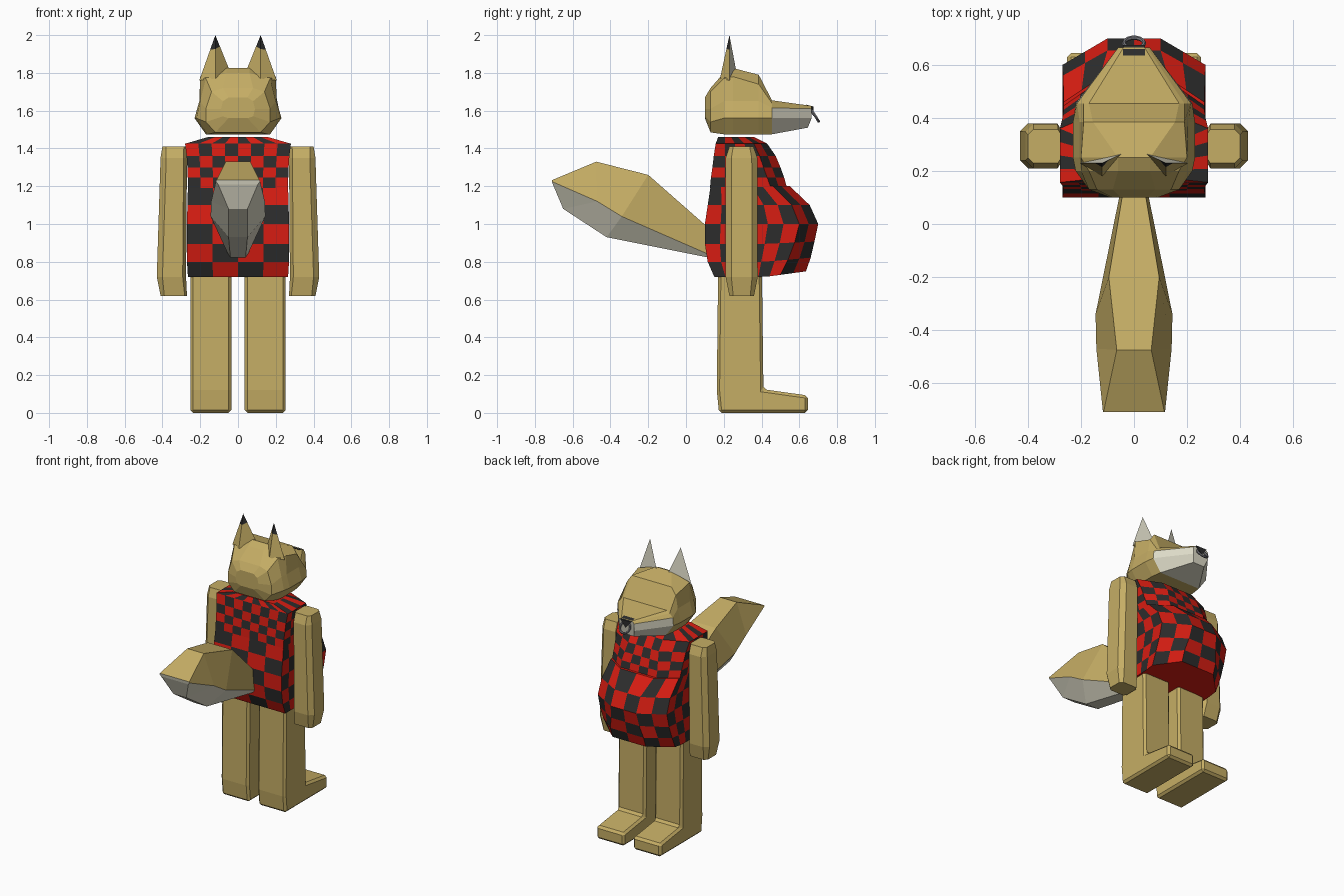
import bpy, bmesh, math

if "Cube" in bpy.data.objects:
    bpy.data.objects.remove(bpy.data.objects["Cube"])

def mat(name, c):
    m = bpy.data.materials.new(name)
    m.diffuse_color = (*c, 1)
    m.use_nodes = True
    m.node_tree.nodes["Principled BSDF"].inputs["Base Color"].default_value = m.diffuse_color
    return m

TAN = mat("tan_fur", (0.56, 0.42, 0.13))
WHITE = mat("pale_fur", (0.72, 0.70, 0.57))
BLACK = mat("dark", (0.025, 0.025, 0.025))
RED = mat("red_cloth", (0.68, 0.012, 0.006))
GREY = mat("ring_metal", (0.18, 0.18, 0.20))

def build(name, verts, faces, mats, pick=None):
    me = bpy.data.meshes.new(name)
    me.from_pydata(verts, [], faces)
    for m in mats:
        me.materials.append(m)
    if pick:
        for p, i in zip(me.polygons, pick):
            p.material_index = i
    bm = bmesh.new()
    bm.from_mesh(me)
    bmesh.ops.recalc_face_normals(bm, faces=bm.faces)
    bm.to_mesh(me)
    bm.free()
    ob = bpy.data.objects.new(name, me)
    bpy.context.collection.objects.link(ob)
    return ob

def loft(name, rings, mats, pick=lambda row, col: 0, caps=(0, 0)):
    n = len(rings[0])
    verts = [p for r in rings for p in r]
    faces, idx = [], []
    for r in range(len(rings) - 1):
        for c in range(n):
            d = (c + 1) % n
            faces.append((r*n + c, r*n + d, (r+1)*n + d, (r+1)*n + c))
            idx.append(pick(r, c))
    faces += [tuple(range(n)), tuple(range(len(verts) - n, len(verts)))]
    return build(name, verts, faces, mats, idx + list(caps))

def mirrored(half):
    return half + [(-x, y, z) for x, y, z in reversed(half)]

# Shirt: closed rings, each edge split into checker cells
def shirt_ring(z, yb, w, ys, wf, yf, lift, segs):
    corners = [(-w, yb), (w, yb), (w, ys), (wf, yf), (-wf, yf), (-w, ys)]
    ring = []
    for i, s in enumerate(segs):
        a, b = corners[i], corners[(i + 1) % 6]
        for k in range(s):
            x, y = (a[j] + (b[j] - a[j]) * k / s for j in (0, 1))
            ring.append((x, y, z + lift * max(0, (y - 0.42) / 0.22)))
    return ring

def check(r, c):
    return (r + c) % 2

belly = [(0.72, .15, .265, .50, .13, .635, .03), (0.80, .115, .27, .54, .13, .66, .02),
         (0.895, .10, .27, .575, .11, .68, .01), (1.0, .10, .27, .60, .10, .70, 0),
         (1.10, .115, .268, .56, .10, .655, 0), (1.20, .13, .265, .46, .13, .55, 0)]
loft("shirt_belly", [shirt_ring(*r, (4, 6, 2, 2, 2, 6)) for r in belly], [BLACK, RED], check, (1, 1))
chest = [(1.19, .127, .265, .45, .14, .535, 0), (1.245, .132, .266, .43, .14, .52, 0),
         (1.30, .14, .268, .41, .13, .50, 0), (1.36, .147, .272, .39, .12, .475, 0),
         (1.425, .157, .28, .36, .12, .43, 0), (1.46, .17, .16, .31, .10, .36, 0)]
loft("shirt_chest", [shirt_ring(*r, (8, 4, 2, 4, 2, 4)) for r in chest], [BLACK, RED], check, (1, 1))

# Limbs and ears in left/right pairs
def arm_ring(s, z, x0, x1, y0, y1, c=0.03):
    pts = [(x0 + c*.6, y0), (x1 - c, y0), (x1, y0 + c), (x1, y1 - c),
           (x1 - c, y1), (x0 + c*.6, y1), (x0, y1 - c), (x0, y0 + c)]
    return [(s * x, y, z) for x, y in pts]

leg_profile = [(.175, 0), (.645, 0), (.645, .092), (.41, .125), (.402, .74), (.17, .74), (.163, .12)]
for s, side in ((1, "right"), (-1, "left")):
    loft(side + "_arm", [arm_ring(s, .62, .27, .41, .23, .36, .02), arm_ring(s, .72, .275, .43, .21, .38),
                         arm_ring(s, 1.35, .27, .41, .21, .378), arm_ring(s, 1.41, .275, .40, .23, .357, .02)], [TAN])
    leg = loft(side + "_leg", [[(s * x, y, z) for y, z in leg_profile] for x in (.035, .252)], [TAN])
    b = leg.modifiers.new("edge", "BEVEL")
    b.width, b.segments = 0.015, 1

    # Ear: furry back with dark tip, pale front
    base = [(.205, .23, 1.76), (.12, .18, 1.77), (.045, .265, 1.815)]
    tip = (.12, .23, 2.0)
    mid = [tuple(a + (t - a) * .68 for a, t in zip(p, tip)) for p in base]
    vs = [(s * x, y, z) for x, y, z in base + mid + [tip]]
    build(side + "_ear", vs, [(0, 1, 4, 3), (1, 2, 5, 4), (3, 4, 6), (4, 5, 6), (2, 0, 3, 5), (5, 3, 6), (0, 2, 1)],
          [TAN, BLACK, WHITE], [0, 0, 1, 1, 2, 2, 0])

# Head: half sections from skull to muzzle
sections = [
    (.10, [(.05, 1.67), (.08, 1.65), (.09, 1.61), (.08, 1.57), (.05, 1.56)]),
    (.13, [(.08, 1.72), (.14, 1.70), (.17, 1.61), (.17, 1.54), (.12, 1.485)]),
    (.20, [(.06, 1.80), (.17, 1.77), (.20, 1.65), (.22, 1.56), (.16, 1.475)]),
    (.25, [(.06, 1.825), (.20, 1.78), (.205, 1.65), (.23, 1.56), (.17, 1.475)]),
    (.385, [(.155, 1.79), (.19, 1.74), (.205, 1.65), (.23, 1.56), (.17, 1.475)]),
    (.455, [(.17, 1.655), (.19, 1.64), (.215, 1.615), (.22, 1.56), (.16, 1.475)]),
    (.665, [(.04, 1.625), (.05, 1.62), (.06, 1.61), (.06, 1.56), (.045, 1.51)])]
rings = []
for y, half in sections:
    rings.append(mirrored([(x, y - (.02 if z < 1.52 and y > .6 else 0), z) for x, z in half]))
loft("head", rings, [TAN, WHITE], lambda r, c: int(r == 5 and c in (2, 3, 4, 5, 6)), (0, 1))

# Nose and nose ring
build("nose", [(-.042, .635, 1.632), (.042, .635, 1.632), (-.042, .675, 1.622), (.042, .675, 1.622), (0, .675, 1.57)],
      [(0, 1, 3, 2), (2, 3, 4), (0, 2, 4), (1, 3, 4), (0, 1, 4)], [BLACK])
bpy.ops.mesh.primitive_torus_add(major_radius=.038, minor_radius=.008, major_segments=14, minor_segments=6,
                                 location=(0, .682, 1.575), rotation=(math.radians(-57), 0, 0))
ring = bpy.context.object
ring.name = "nose_ring"
ring.data.materials.append(GREY)

# Tail: six-sided loft with pale underside
tail = [[(.04, .13, .97), (.05, .13, .835), (.04, .13, .82)],
        [(.095, -.20, 1.26), (.145, -.34, 1.04), (.05, -.42, .93)],
        [(.065, -.475, 1.33), (.142, -.47, 1.12), (.05, -.65, 1.08)],
        [(.115, -.71, 1.232), (.117, -.71, 1.225), (.105, -.705, 1.21)]]
loft("tail", [mirrored(h) for h in tail], [TAN, WHITE], lambda r, c: int(c in (1, 2, 3)), (0, 1))
